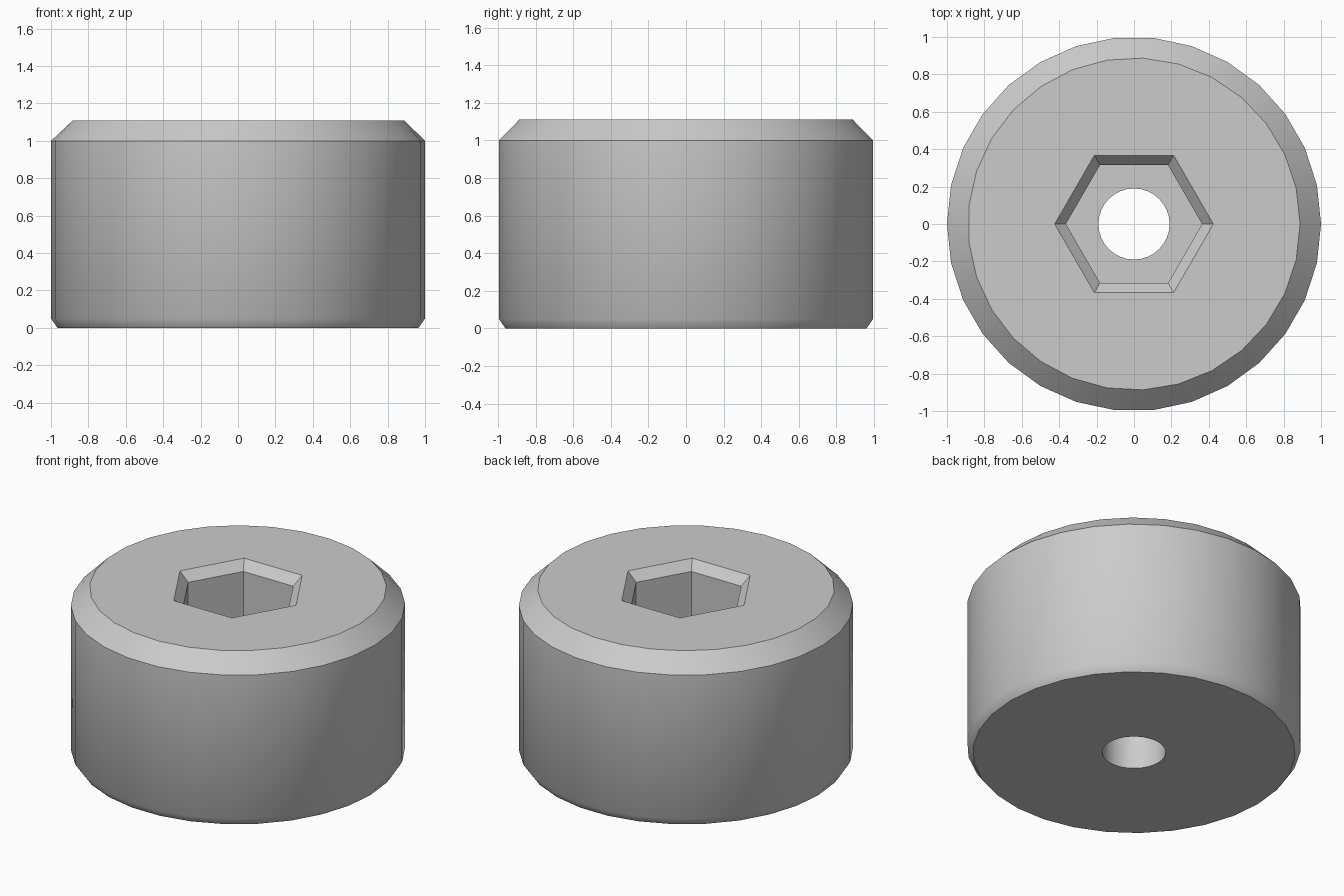
import bpy, bmesh
from math import cos, sin, tau

if "Cube" in bpy.data.objects:
    bpy.data.objects.remove(bpy.data.objects["Cube"], do_unlink=True)

HEIGHT = 1.11

# Single plain grey
grey = bpy.data.materials.new("plain grey")
grey.use_nodes = True
colour = (0.6, 0.6, 0.6, 1)
grey.diffuse_color = colour
grey.node_tree.nodes["Principled BSDF"].inputs["Base Color"].default_value = colour


def ring_solid(name, rings):
    """Convex solid through rings given as (radius, height, sides)."""
    bm = bmesh.new()
    for radius, z, sides in rings:
        for i in range(sides):
            a = tau * i / sides
            bm.verts.new((radius * cos(a), radius * sin(a), z))
    bmesh.ops.convex_hull(bm, input=bm.verts[:])
    bmesh.ops.dissolve_limit(bm, angle_limit=0.002, verts=bm.verts[:], edges=bm.edges[:])
    bmesh.ops.recalc_face_normals(bm, faces=bm.faces[:])
    mesh = bpy.data.meshes.new(name)
    bm.to_mesh(mesh)
    bm.free()
    mesh.materials.append(grey)
    obj = bpy.data.objects.new(name, mesh)
    bpy.context.collection.objects.link(obj)
    return obj


# Chamfered round body
body = ring_solid("round_body", [
    (0.965, 0, 30), (1, 0.05, 30), (1, 1, 30), (0.888, HEIGHT, 29)])

# Hexagonal socket, its flared lip, and the through hole
cutters = [
    ring_solid("socket_cutter", [(0.364, 0.5, 6), (0.364, 1.3, 6)]),
    ring_solid("lip_cutter", [(0.314, 1.0, 6), (0.484, 1.17, 6)]),
    ring_solid("hole_cutter", [(0.19, -0.2, 32), (0.19, 0.8, 32)]),
]
bpy.ops.object.select_all(action="DESELECT")
bpy.context.view_layer.objects.active = body
body.select_set(True)
for cutter in cutters:
    cutter.hide_render = True
    cut = body.modifiers.new("cut", "BOOLEAN")
    cut.operation = "DIFFERENCE"
    cut.solver = "EXACT"
    cut.object = cutter
    bpy.ops.object.modifier_apply(modifier=cut.name)
    bpy.data.objects.remove(cutter, do_unlink=True)

# Smooth walls with crisp upper chamfer and socket edges
bpy.ops.object.shade_smooth_by_angle(angle=0.67)
